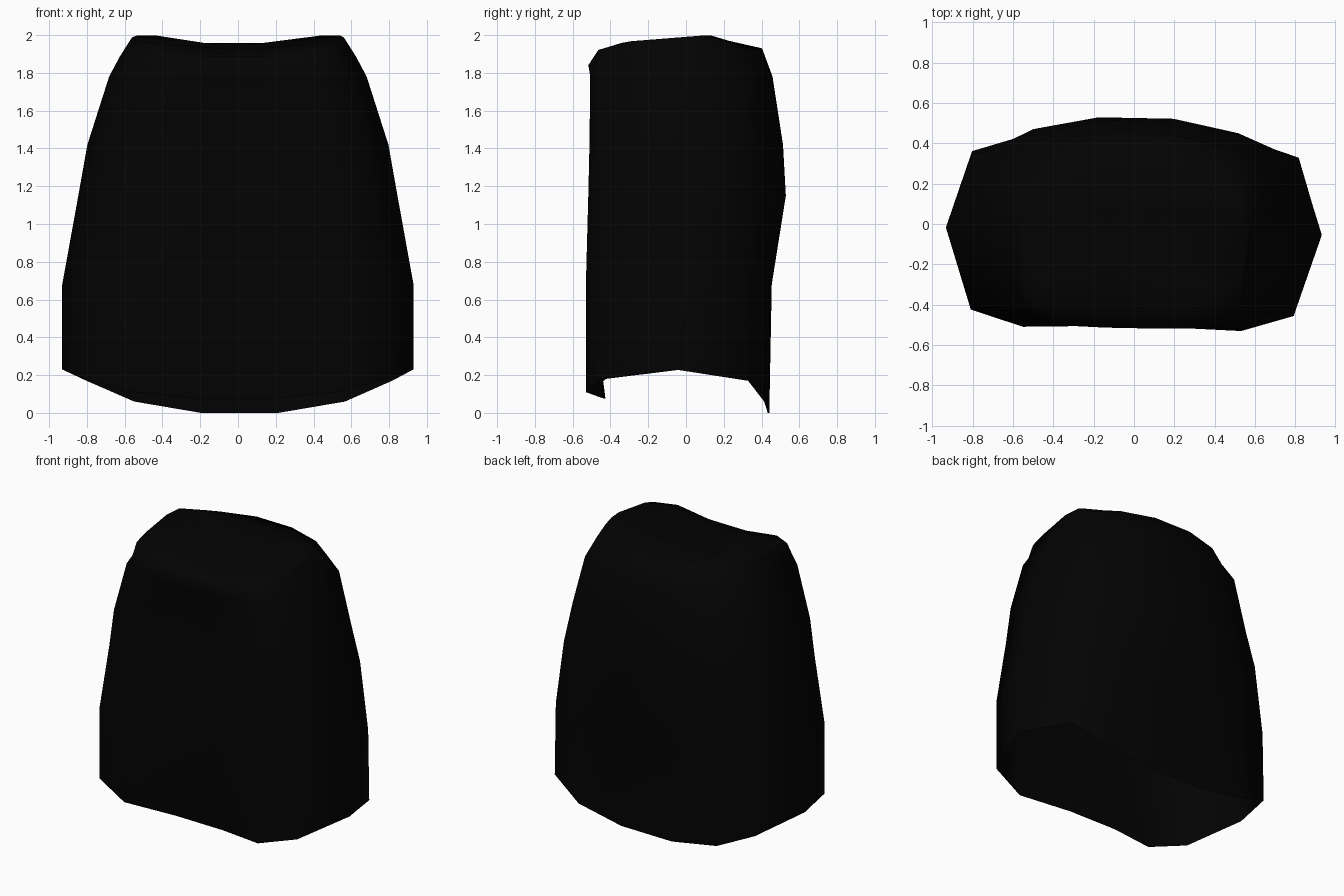
import bpy
import bmesh
from mathutils import Matrix

cube = bpy.data.objects.get("Cube")
if cube:
    bpy.data.objects.remove(cube)

# Near-black cloth
cloth = bpy.data.materials.new("black_cloth")
cloth.use_nodes = True
colour = (0.0008, 0.0008, 0.0008, 1)
cloth.diffuse_color = colour
cloth.node_tree.nodes["Principled BSDF"].inputs["Base Color"].default_value = colour

# Half outline from back centre, round the side, to front centre (unit size)
OUTLINE = [(.22, 1), (.6, .91), (.87, .74), (1, -.06),
           (.86, -.83), (.58, -.98), (.2, -.96)]
# Scalloped open hem: depth and height under each outline point
HEM_WIDTH = .93
HEM = [(.437, 0), (.425, .06), (.345, .17), (-.04, .23),
       (-.44, .18), (-.52, .11), (-.43, .075)]
# Body and crown rings: height, half width, back depth, front depth,
# squareness, back rounding, front bow, tilt, dip
RINGS = [
    (.68, .93, .45, .53, 1, 1, 0, 0, 0),
    (1.15, .845, .525, .518, 1, 1.4, 0, 0, 0),
    (1.42, .797, .51, .512, 1.03, 1.8, 0, 0, 0),
    (1.78, .682, .455, .505, 1.03, 1.4, .01, 0, 0),
    (1.89, .625, .40, .50, 1.05, 1.9, .045, .1, 0),
    (1.96, .58, .26, .455, 1.35, 1.9, .025, .07, .04),
    (1.99, .56, .15, .34, 1.6, 1.7, 0, .08, .05),
    (1.99, .16, .08, .2, 1, 1, 0, .08, .05),
]


def ring_points(height, width, back, front, square, rounding, bow, tilt, dip):
    points = []
    for u, v in OUTLINE:
        x = width * (1 - (1 - u) ** square)
        y = back * v ** rounding if v > 0 else front * v - bow * (1 - u)
        sag = dip * min(1, max(0, (.45 - x) / .3))
        points.append((x, y, height + tilt * y - sag))
    return points


def mirrored(points):
    return points + [(-x, y, z) for x, y, z in reversed(points)]


hem = [(u * HEM_WIDTH, y, z) for (u, _), (y, z) in zip(OUTLINE, HEM)]

bm = bmesh.new()
loops = [[bm.verts.new(p) for p in mirrored(points)]
         for points in [hem] + [ring_points(*r) for r in RINGS]]
for lower, upper in zip(loops, loops[1:]):
    n = len(lower)
    for i in range(n):
        j = (i + 1) % n
        bm.faces.new((lower[j], lower[i], upper[i], upper[j]))

# Sunken centre of the crown
bm.faces.new(loops[-1])
bmesh.ops.recalc_face_normals(bm, faces=bm.faces)
top = max(bm.faces, key=lambda f: f.calc_center_median().z)
if top.normal.z < 0:
    bmesh.ops.reverse_faces(bm, faces=bm.faces)
for face in bm.faces:
    face.smooth = True
bmesh.ops.transform(bm, matrix=Matrix.Rotation(-.02, 4, "Z"), verts=bm.verts)

mesh = bpy.data.meshes.new("cloth_shell")
bm.to_mesh(mesh)
bm.free()
mesh.materials.append(cloth)
shell = bpy.data.objects.new("cloth_shell", mesh)
bpy.context.collection.objects.link(shell)
